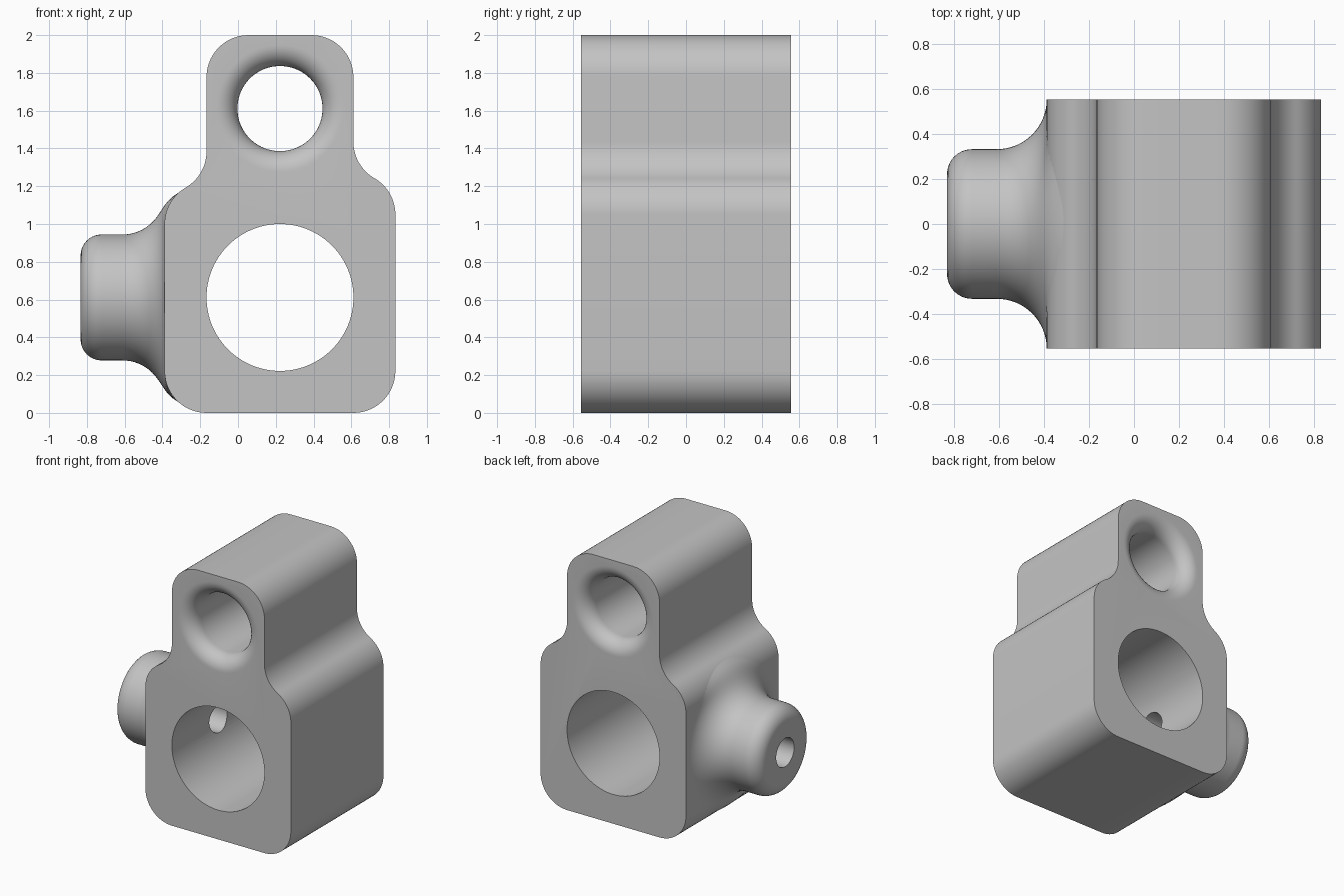
import bpy, bmesh
from math import sin, cos, pi, radians, sqrt
from mathutils import Vector, Matrix

if "Cube" in bpy.data.objects:
    bpy.data.objects.remove(bpy.data.objects["Cube"])

UNIT = 2 / 90               # one design step
R = 10 * UNIT               # large corner radius
F = 5 * UNIT                # small fillet radius
D = 25 * UNIT               # half depth
CX, CZ = 10 * UNIT, 27.5 * UNIT     # main bore centre
HALF = 27.5 * UNIT          # half width of the lower block
NECK = 17.5 * UNIT          # half width of the upper lug
EYE_Z = 72.5 * UNIT         # upper hole centre
BORE = 0.108

grey = bpy.data.materials.new("light grey metal")
grey.use_nodes = True
grey.diffuse_color = (0.55, 0.55, 0.55, 1)
grey.node_tree.nodes["Principled BSDF"].inputs["Base Color"].default_value = (0.55, 0.55, 0.55, 1)


def arc(cx, cy, r, start, end, steps=14):
    angles = [radians(start + (end - start) * i / steps) for i in range(steps + 1)]
    return [(cx + r * cos(a), cy + r * sin(a)) for a in angles]


def make_object(name, bm):
    bmesh.ops.recalc_face_normals(bm, faces=bm.faces)
    mesh = bpy.data.meshes.new(name)
    bm.to_mesh(mesh)
    bm.free()
    mesh.materials.append(grey)
    obj = bpy.data.objects.new(name, mesh)
    bpy.context.collection.objects.link(obj)
    return obj


def lathe(name, profile, matrix, capped=True, segments=96):
    """Revolve (radius, height) points about local z, then place by matrix."""
    bm = bmesh.new()
    rings = [[bm.verts.new((r * cos(2 * pi * i / segments), r * sin(2 * pi * i / segments), h))
              for i in range(segments)] for r, h in profile]
    for a, b in zip(rings, rings[1:]):
        for i in range(segments):
            j = (i + 1) % segments
            bm.faces.new((a[i], a[j], b[j], b[i]))
    if capped:
        bm.faces.new(rings[0])
        bm.faces.new(rings[-1])
    bm.transform(matrix)
    return make_object(name, bm)


def select_only(obj):
    bpy.ops.object.select_all(action='DESELECT')
    obj.select_set(True)
    bpy.context.view_layer.objects.active = obj


def cut(target, cutter):
    mod = target.modifiers.new("cut", 'BOOLEAN')
    mod.operation = 'DIFFERENCE'
    mod.solver = 'EXACT'
    mod.object = cutter
    select_only(target)
    bpy.ops.object.modifier_apply(modifier=mod.name)
    bpy.data.objects.remove(cutter)


def smooth(obj):
    select_only(obj)
    bpy.ops.object.shade_smooth_by_angle(angle=radians(30))


# Body outline: rounded block, S-shaped shoulders and rounded lug
def shoulder(z):
    """Right-hand S curve, measured from the centre line, going up."""
    rise = sqrt((2 * R) ** 2 - R ** 2)
    return arc(NECK, z, R, 0, 60) + arc(HALF, z + rise, R, 240, 180)[1:]


def side(z):
    return (arc(HALF - R, R, R, -90, 0) + shoulder(z)
            + arc(NECK - R, 2 - R, R, 0, 90))


right = [(CX + x, z) for x, z in side(1.05)]
left = [(CX - x, z) for x, z in reversed(side(1.0))]

bm = bmesh.new()
face = bm.faces.new([bm.verts.new((x, -D, z)) for x, z in right + left])
grown = bmesh.ops.extrude_face_region(bm, geom=[face])
bmesh.ops.translate(bm, vec=(0, 2 * D, 0),
                    verts=[v for v in grown["geom"] if isinstance(v, bmesh.types.BMVert)])
body = make_object("body", bm)

along_y = Matrix.Rotation(radians(90), 4, 'X')
along_x = Matrix.Rotation(radians(-90), 4, 'Y')

# Main bore
cut(body, lathe("main_bore_cutter", [(NECK, -1), (NECK, 1)],
                Matrix.Translation((CX, 0, CZ)) @ along_y))

# Upper hole with rounded mouths at both ends
mouth = arc(2 * F + F, D - F, F, 180, 90, 10)
eye = R + 0.003
mouth = [(r + eye - 2 * F, h) for r, h in mouth]
mouth.append((mouth[-1][0], D + 0.1))
flare = [(r, -h) for r, h in reversed(mouth)] + mouth
cut(body, lathe("upper_hole_cutter", flare,
                Matrix.Translation((CX, 0, EYE_Z)) @ along_y))

# Small cross bore through the boss side wall only
cut(body, lathe("cross_bore_cutter", [(BORE, 0), (BORE, 0.7)],
                Matrix.Translation((CX, 0, CZ)) @ along_x))
smooth(body)

# Side boss: flared root, rounded tip, hollow centre
wall = CX - HALF
tip = 20 * UNIT
radius = 15 * UNIT
profile = arc(radius + R, R, R, -90, -180, 16)
profile += arc(radius - F, tip - F, F, 0, 90, 10)
profile += [(BORE, tip), (BORE, 0)]
boss = lathe("side_boss", profile,
             Matrix.Translation((wall, 0, CZ)) @ along_x, capped=False)

# Wrap the flared root onto the rounded corners of the block
for v in boss.data.vertices:
    over = abs(v.co.z - CZ) - (HALF - R)
    rad = Vector((v.co.y, v.co.z - CZ)).length
    if over > 0 and rad > radius:
        v.co.x += (R - sqrt(R * R - over * over)) * ((rad - radius) / R) ** 2
smooth(boss)
